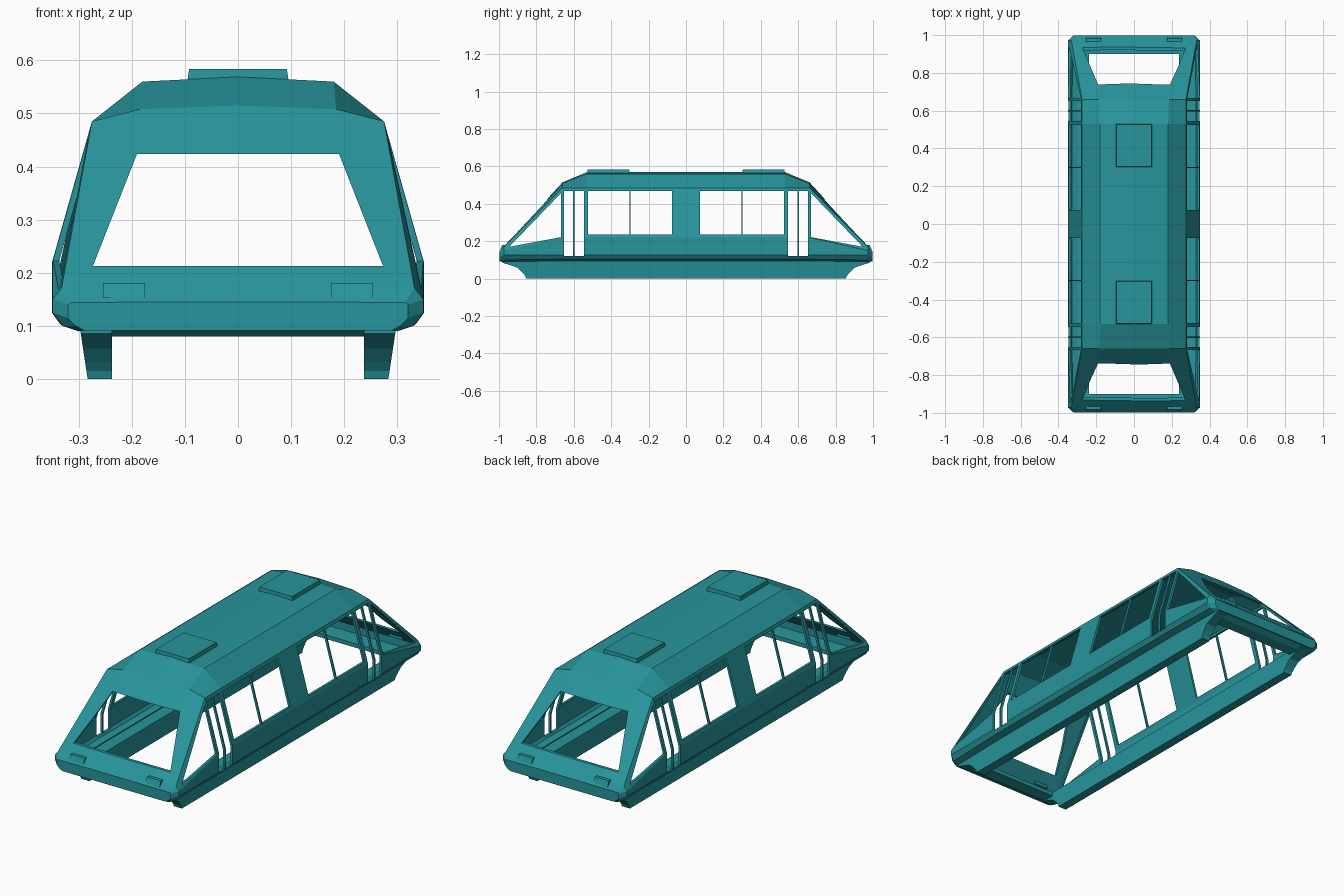
import bpy, bmesh

if "Cube" in bpy.data.objects:
    bpy.data.objects.remove(bpy.data.objects["Cube"])

teal = bpy.data.materials.new("teal_paint")
teal.diffuse_color = (0.02, 0.30, 0.33, 1)
teal.use_nodes = True
teal.node_tree.nodes["Principled BSDF"].inputs["Base Color"].default_value = teal.diffuse_color


def finish(name, bm):
    bmesh.ops.recalc_face_normals(bm, faces=bm.faces)
    me = bpy.data.meshes.new(name)
    bm.to_mesh(me)
    bm.free()
    me.materials.append(teal)
    ob = bpy.data.objects.new(name, me)
    bpy.context.collection.objects.link(ob)
    return ob


def loft(bm, rings, closed):
    vs = [[bm.verts.new(p) for p in r] for r in rings]
    n = len(vs[0])
    for a, b in zip(vs, vs[1:]):
        for i in range(n if closed else n - 1):
            j = (i + 1) % n
            bm.faces.new((a[i], a[j], b[j], b[i]))
    bm.faces.new(vs[0])
    bm.faces.new(vs[-1])


def both_ends(sections):
    """Sections given from the middle outward, returned from -y to +y."""
    return [(-y, s) for y, s in reversed(sections)] + list(sections)


# Body shell: half cross-sections (x, z) from the lower lip to the roof ridge
full = [(.30, .095), (.335, .104), (.35, .125), (.35, .22), (.275, .485), (.18, .56), (0, .569)]
shoulder = full[:4] + [(.275, .485), (.185, .508), (0, .515)]
nose = [(.30, .09), (.33, .1), (.349, .125), (.349, .15), (.332, .172), (.2, .174), (0, .174)]
tip = [(.29, .092), (.305, .1), (.32, .115), (.32, .14), (.315, .144), (.2, .145), (0, .145)]
rings = []
for y, s in both_ends([(.53, full), (.66, shoulder), (.972, nose), (.998, tip)]):
    rings.append([(x, y, z) for x, z in s] + [(-x, y, z) for x, z in reversed(s[:-1])])
bm = bmesh.new()
loft(bm, rings, False)
body = finish("body_shell", bm)
me = body.data
top = max(me.polygons, key=lambda p: p.center.z)
if top.normal.z < 0:
    me.flip_normals()
sol = body.modifiers.new("thickness", "SOLIDIFY")
sol.thickness = .012
sol.offset = -1


def prism(bm, outline, lo, hi, axis):
    """Extrude an outline along x (outline is y, z) or y (outline is x, z)."""
    def at(d):
        return [(d, u, v) if axis == "x" else (u, d, v) for u, v in outline]
    loft(bm, [at(lo), at(hi)], True)


def rect(a, b, c, d):
    return [(a, c), (b, c), (b, d), (a, d)]


# Openings: side windows, door slits, cab side triangles, windscreens
side, ends = bmesh.new(), bmesh.new()
for s in (-1, 1):
    for y0, y1, z0, z1 in [(.074, .296, .235, .468), (.303, .523, .235, .468),
                           (.545, .596, .122, .468), (.604, .652, .122, .468)]:
        prism(side, rect(s * y0, s * y1, z0, z1), -.5, .5, "x")
    prism(side, [(s * .667, .222), (s * .945, .17), (s * .667, .458)], -.5, .5, "x")
    prism(ends, [(-.273, .213), (.273, .213), (.19, .424), (-.19, .424)], s * .68, s * 1.2, "y")
cutters = [finish("side_cutter", side), finish("end_cutter", ends)]
for c in cutters:
    c.hide_render = True
    m = body.modifiers.new(c.name, "BOOLEAN")
    m.object = c
    m.operation = "DIFFERENCE"
    m.solver = "EXACT"

# Bake the shell and drop the cutters
bpy.context.view_layer.update()
dg = bpy.context.evaluated_depsgraph_get()
baked = bpy.data.meshes.new_from_object(body.evaluated_get(dg))
body.modifiers.clear()
body.data = baked
for c in cutters:
    bpy.data.objects.remove(c)

# Track skirts with swept-up ends
for s, label in ((-1, "left"), (1, "right")):
    bm = bmesh.new()
    rings = []
    for y, z in both_ends([(.855, 0), (.86, .015), (.875, .033), (.90, .058), (.94, .072), (.985, .086)]):
        rings.append([(s * (.283 + .15 * z), y, z), (s * .298, y, .1),
                      (s * .237, y, .1), (s * .237, y, z)])
    loft(bm, rings, True)
    finish(label + "_skirt", bm)

for s, label in ((-1, "front"), (1, "rear")):
    # Bumper plate under the nose
    bm = bmesh.new()
    prism(bm, [(s * .90, .08), (s * .96, .08), (s * .99, .095), (s * .99, .103), (s * .90, .1)], -.285, .285, "x")
    finish(label + "_bumper", bm)
    # Roof hatch
    bm = bmesh.new()
    loft(bm, [[(x, y, z) for x, y in rect(-w, w, s * .415 - l, s * .415 + l)]
              for w, l, z in ((.096, .115, .555), (.092, .111, .584))], True)
    finish(label + "_roof_hatch", bm)
    # Headlights
    for h in (-1, 1):
        bm = bmesh.new()
        prism(bm, [(s * .96, .154), (s * .993, .154), (s * .982, .181), (s * .96, .181)],
              h * .175, h * .254, "x")
        finish(label + "_headlight", bm)
